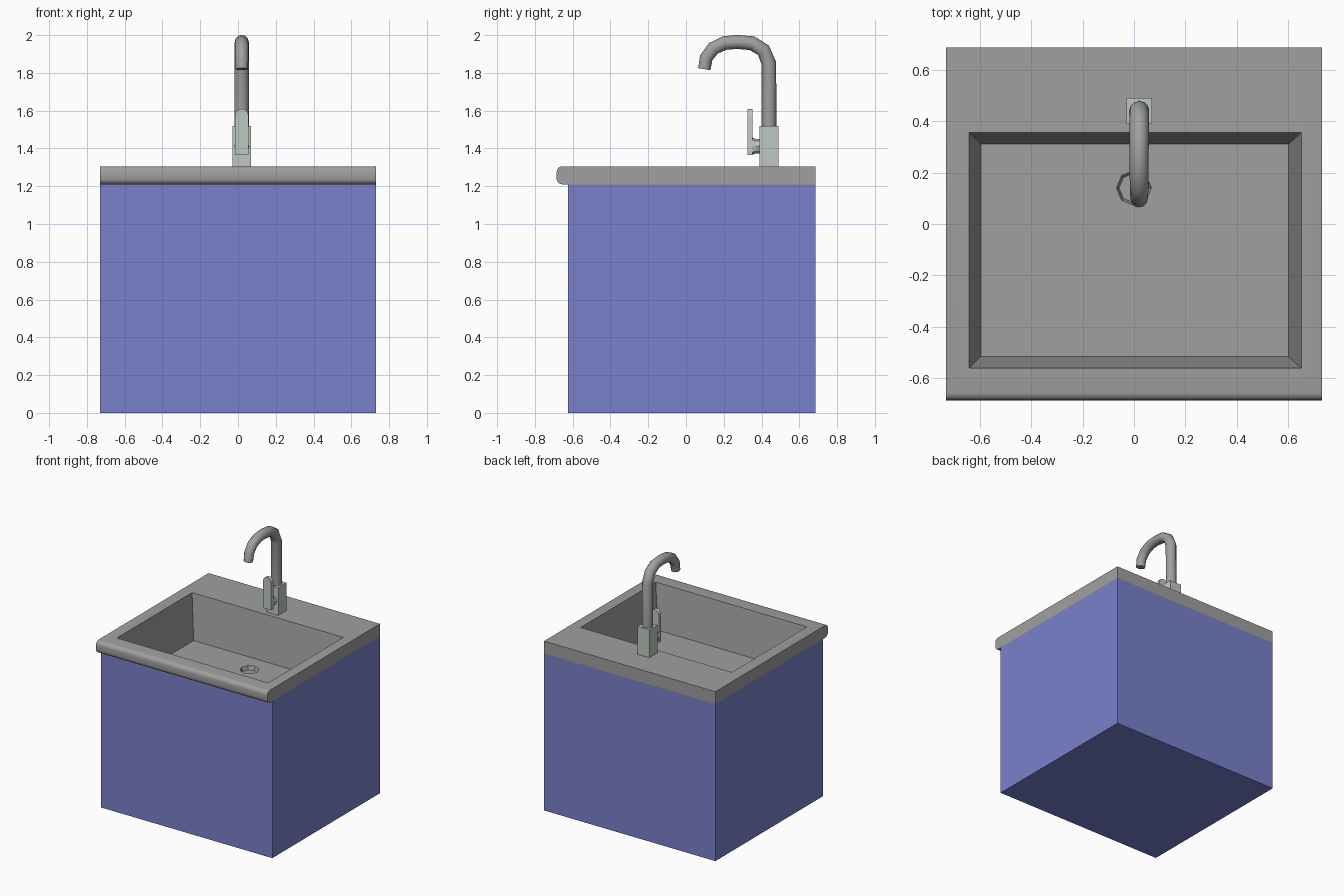
import bpy, bmesh, math

if "Cube" in bpy.data.objects:
    bpy.data.objects.remove(bpy.data.objects["Cube"], do_unlink=True)


def material(name, rgb):
    m = bpy.data.materials.new(name)
    m.use_nodes = True
    m.diffuse_color = (*rgb, 1)
    m.node_tree.nodes["Principled BSDF"].inputs["Base Color"].default_value = (*rgb, 1)
    return m


STEEL = material("steel grey", (0.35, 0.35, 0.35))
BLUE = material("cabinet blue", (0.19, 0.22, 0.59))
PALE = material("pale green metal", (0.52, 0.59, 0.53))


def finish(name, bm, mat, angle=None):
    bmesh.ops.recalc_face_normals(bm, faces=bm.faces)
    me = bpy.data.meshes.new(name)
    bm.to_mesh(me)
    bm.free()
    me.materials.append(mat)
    ob = bpy.data.objects.new(name, me)
    bpy.context.collection.objects.link(ob)
    if angle:
        smooth(ob, angle)
    return ob


def smooth(ob, angle):
    bpy.ops.object.select_all(action="DESELECT")
    ob.select_set(True)
    bpy.context.view_layer.objects.active = ob
    bpy.ops.object.shade_smooth_by_angle(angle=math.radians(angle))


def box(name, lo, hi, mat, open_top=False):
    bm = bmesh.new()
    bmesh.ops.create_cube(bm, size=1)
    for v in bm.verts:
        v.co = [lo[i] if v.co[i] < 0 else hi[i] for i in range(3)]
    if open_top:
        bmesh.ops.delete(bm, geom=[f for f in bm.faces if f.calc_center_median().z > hi[2] - 0.001],
                         context="FACES_ONLY")
    return finish(name, bm, mat)


def arc(cx, cy, r, start, end, n):
    steps = [math.radians(start + (end - start) * i / n) for i in range(n + 1)]
    return [(cx + r * math.cos(a), cy + r * math.sin(a)) for a in steps]


HALF_X, BACK, FRONT = 0.73, 0.685, -0.685
LOW, TOP, FLOOR = 1.21, 1.305, 0.965
CAB_FRONT = -0.625

# Cabinet, open where the basin hangs in
box("cabinet", (-HALF_X, CAB_FRONT, 0), (HALF_X, BACK, LOW), BLUE, open_top=True)

# Counter: rounded front lip profile swept across, with the basin built into its top
bm = bmesh.new()
R = 0.03
profile = [(BACK, TOP), (BACK, LOW), (CAB_FRONT, LOW)]
profile += arc(FRONT + R, LOW + R, R, 270, 180, 4) + arc(FRONT + R, TOP - R, R, 180, 90, 4)
right, left = [[bm.verts.new((x, y, z)) for y, z in profile] for x in (-HALF_X, HALF_X)]
bm.faces.new(right)
bm.faces.new(left)
for i in range(len(profile) - 1):
    if i != 1:  # underside above the cabinet stays open
        bm.faces.new((right[i], right[i + 1], left[i + 1], left[i]))


def rectangle(x0, x1, y0, y1, z):
    return [bm.verts.new((x, y, z)) for x, y in ((x1, y1), (x0, y1), (x0, y0), (x1, y0))]


def bridge(a, b):
    n = len(a)
    for i in range(n):
        j = (i + 1) % n
        bm.faces.new((a[i], a[j], b[j], b[i]))


def drain_ring(r, z):
    return [bm.verts.new((x, y, z)) for x, y in arc(0.0, 0.14, r, 45, 360, 7)]


rim = rectangle(-0.64, 0.65, -0.56, 0.355, TOP)
floor = rectangle(-0.595, 0.60, -0.515, 0.31, FLOOR)
bridge([left[0], right[0], right[-1], left[-1]], rim)
bridge(rim, floor)

# Basin floor around an octagonal drain recess
drain_top, drain_low = drain_ring(0.068, FLOOR), drain_ring(0.058, FLOOR - 0.03)
for k in range(4):
    a, m, b = (drain_top[(2 * k + s) % 8] for s in range(3))
    bm.faces.new((floor[k], floor[(k + 1) % 4], b, m, a))
bridge(drain_top, drain_low)
bm.faces.new(drain_low)
finish("counter_and_basin", bm, STEEL, 28)

# Tap body
TAP_X, TAP_Y = 0.02, 0.44
box("tap_body", (TAP_X - 0.05, TAP_Y - 0.05, TOP), (TAP_X + 0.05, TAP_Y + 0.05, 1.52), PALE)

# Short round stem joining the lever to the body
bm = bmesh.new()
rings = []
for y, r in ((0.345, 0.048), (0.37, 0.038), (0.395, 0.038)):
    rings.append([bm.verts.new((x, y, z)) for x, z in arc(TAP_X, 1.412, r, 0, 315, 7)])
for a, b in zip(rings, rings[1:]):
    bridge(a, b)
for v in rings[0]:
    v.co.x = max(TAP_X - 0.035, min(TAP_X + 0.035, v.co.x))
finish("lever_stem", bm, PALE)

# Upright lever plate with a rounded top
bm = bmesh.new()
outline = [(TAP_X - 0.035, 1.365), (TAP_X + 0.035, 1.365)] + arc(TAP_X, 1.575, 0.035, 0, 180, 8)
plates = [[bm.verts.new((x, y, z)) for x, z in outline] for y in (0.326, 0.352)]
for p in plates:
    bm.faces.new(p)
bridge(*plates)
finish("lever", bm, PALE, 30)

# Gooseneck spout: path of y, z, radius
path = [(0.44, 1.50, 0.039), (0.439, 1.85, 0.039), (0.41, 1.92, 0.038), (0.35, 1.957, 0.038),
        (0.27, 1.964, 0.037), (0.205, 1.958, 0.037), (0.145, 1.93, 0.036),
        (0.107, 1.88, 0.035), (0.097, 1.82, 0.033)]
curve = bpy.data.curves.new("spout", "CURVE")
curve.dimensions = "3D"
curve.bevel_depth = 1
curve.bevel_resolution = 4
curve.use_fill_caps = True
spline = curve.splines.new("POLY")
spline.points.add(len(path) - 1)
for p, (y, z, r) in zip(spline.points, path):
    p.co = (TAP_X, y, z, 1)
    p.radius = r
curve.materials.append(STEEL)
spout = bpy.data.objects.new("spout", curve)
bpy.context.collection.objects.link(spout)
bpy.ops.object.select_all(action="DESELECT")
spout.select_set(True)
bpy.context.view_layer.objects.active = spout
bpy.ops.object.convert(target="MESH")
smooth(bpy.context.object, 50)
